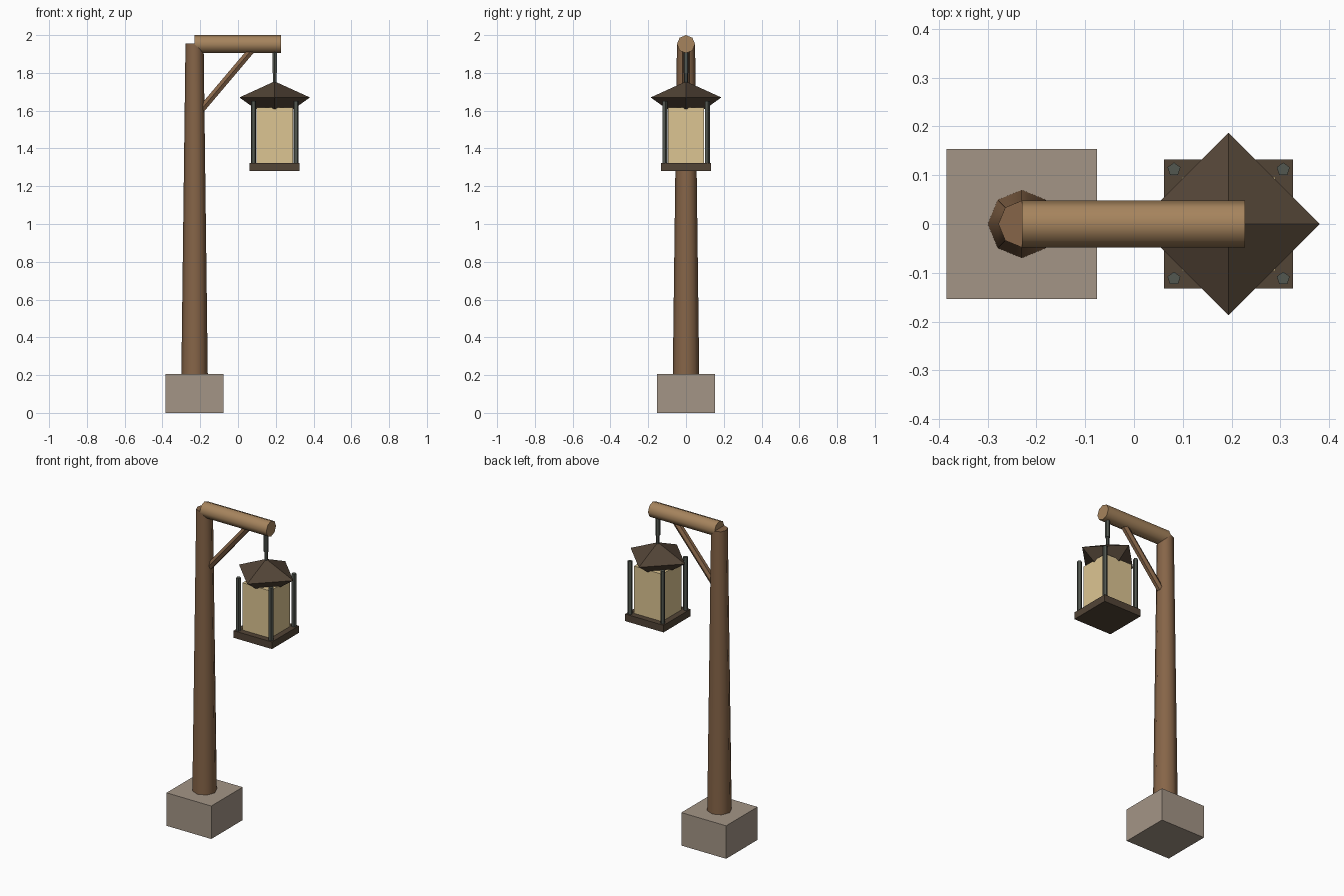
import bpy
from mathutils import Vector

if "Cube" in bpy.data.objects:
    bpy.data.objects.remove(bpy.data.objects["Cube"])


def mat(name, rgb):
    m = bpy.data.materials.new(name)
    m.diffuse_color = (*rgb, 1)
    m.use_nodes = True
    m.node_tree.nodes["Principled BSDF"].inputs["Base Color"].default_value = m.diffuse_color
    return m


WOOD = mat("wood", (0.24, 0.13, 0.065))
BEAM = mat("light_wood", (0.38, 0.23, 0.11))
DARK = mat("dark_wood", (0.085, 0.058, 0.037))
IRON = mat("iron", (0.085, 0.095, 0.08))
GLASS = mat("lamp_glass", (0.72, 0.56, 0.29))
STONE = mat("stone", (0.37, 0.30, 0.24))


def box(name, x, half, z0, z1, m):
    bpy.ops.mesh.primitive_cube_add(size=1, location=(x, 0, (z0 + z1) / 2))
    o = bpy.context.object
    o.name = name
    o.scale = (half * 2, half * 2, z1 - z0)
    o.data.materials.append(m)


def rod(name, a, b, r1, r2, sides, m, smooth=True):
    """Tapered prism running from point a to point b."""
    a, b = Vector(a), Vector(b)
    d = b - a
    bpy.ops.mesh.primitive_cone_add(vertices=sides, radius1=r1, radius2=r2, depth=d.length,
                                    location=(a + b) / 2)
    o = bpy.context.object
    o.name = name
    o.rotation_euler = (0, Vector((0, 0, 1)).angle(d), 0)  # all rods lie in the xz plane
    o.data.materials.append(m)
    if smooth:
        bpy.ops.object.shade_smooth_by_angle(angle=1.0)


PX, LX = -0.23, 0.194  # post and lantern axes

# stone footing and wooden gallows
box("stone_footing", PX, 0.154, 0, 0.205, STONE)
rod("post", (PX, 0, 0.2), (PX, 0, 1.955), 0.07, 0.048, 8, WOOD)
rod("cross_beam", (PX, 0, 1.952), (0.228, 0, 1.952), 0.048, 0.048, 8, BEAM)
rod("diagonal_brace", (-0.20, 0, 1.60), (0.075, 0, 1.925), 0.021, 0.021, 6, WOOD)

# hanger
rod("hanger_upper", (LX, 0, 1.80), (LX, 0, 1.92), 0.014, 0.014, 6, IRON)
rod("hanger_lower", (LX, 0, 1.72), (LX, 0, 1.81), 0.010, 0.010, 6, IRON)

# lantern roof: pyramid above, inverted frustum below
rod("lantern_roof", (LX, 0, 1.67), (LX, 0, 1.755), 0.187, 0, 4, DARK, False)
rod("roof_underside", (LX, 0, 1.608), (LX, 0, 1.67), 0.10, 0.187, 4, DARK, False)

# lantern body
box("lamp_glass", LX, 0.096, 1.32, 1.618, GLASS)
box("lantern_tray", LX, 0.132, 1.28, 1.324, DARK)
for i, (sx, sy) in enumerate([(-1, -1), (1, -1), (1, 1), (-1, 1)]):
    p = (LX + sx * 0.112, sy * 0.112)
    rod(f"corner_bar_{i + 1}", (*p, 1.31), (*p, 1.652), 0.014, 0.014, 5, IRON)
